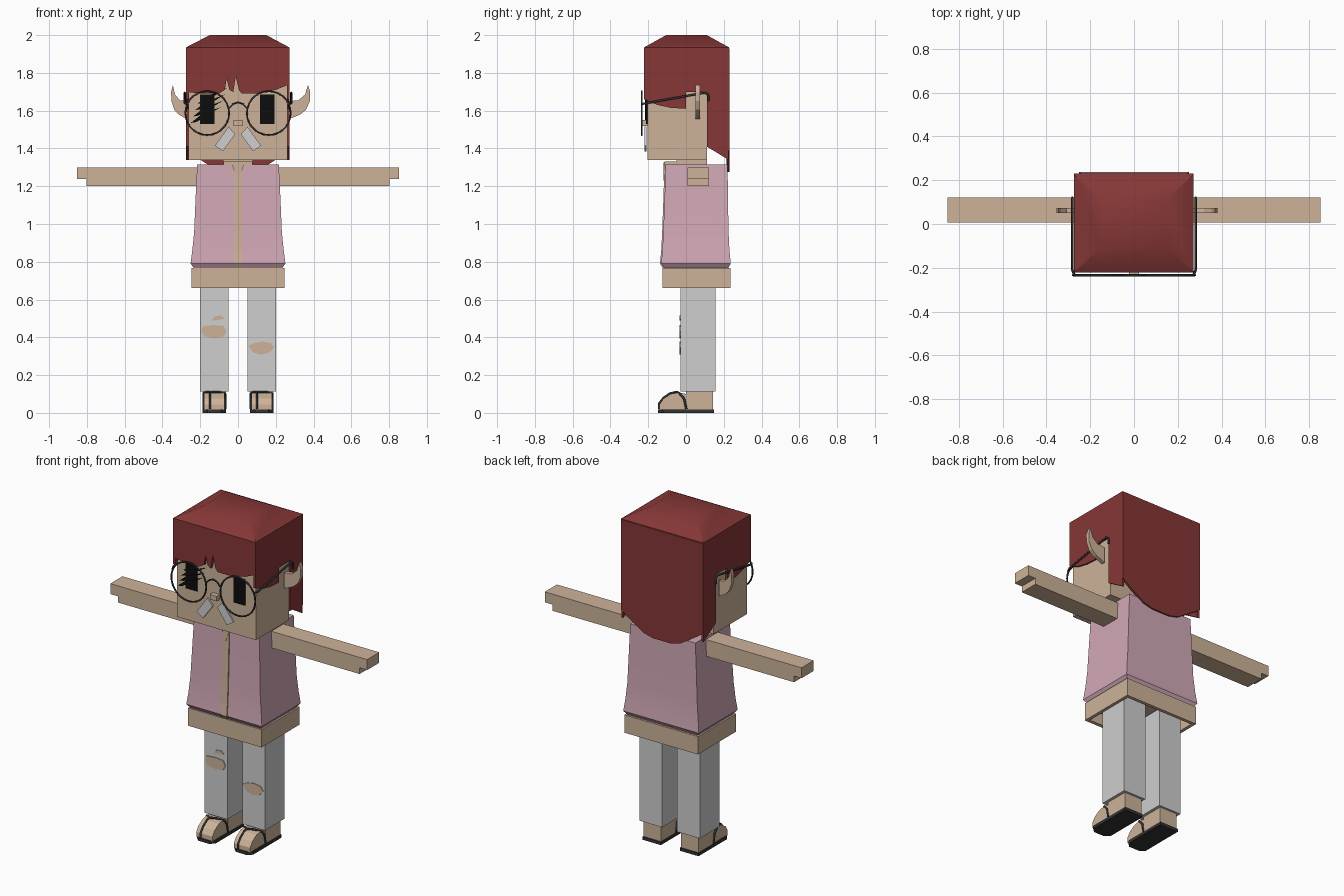
import bpy, bmesh, math

cube = bpy.data.objects.get("Cube")
if cube:
    bpy.data.objects.remove(cube)


def material(name, r, g, b):
    m = bpy.data.materials.new(name)
    m.use_nodes = True
    m.diffuse_color = (r, g, b, 1)
    m.node_tree.nodes["Principled BSDF"].inputs["Base Color"].default_value = (r, g, b, 1)
    return m


SKIN = material("skin tan", .61, .45, .32)
HAIR = material("hair red", .24, .038, .038)
PINK = material("vest pink", .64, .39, .47)
GREY = material("light grey", .62, .62, .62)
DARK = material("dark grey", .033, .033, .035)
BLACK = material("black", .004, .004, .004)


def add(name, bm, mat, smooth=None):
    bmesh.ops.recalc_face_normals(bm, faces=bm.faces)
    mesh = bpy.data.meshes.new(name)
    bm.to_mesh(mesh)
    bm.free()
    mesh.materials.append(mat)
    ob = bpy.data.objects.new(name, mesh)
    bpy.context.collection.objects.link(ob)
    if smooth:
        bpy.ops.object.select_all(action='DESELECT')
        ob.select_set(True)
        bpy.context.view_layer.objects.active = ob
        bpy.ops.object.shade_smooth_by_angle(angle=math.radians(smooth))
    return ob


def loft(name, rings, mat, smooth=None):
    """Join closed rings of points and cap both ends."""
    bm = bmesh.new()
    loops = [[bm.verts.new(p) for p in ring] for ring in rings]
    n = len(loops[0])
    for a, b in zip(loops, loops[1:]):
        for i in range(n):
            j = (i + 1) % n
            bm.faces.new((a[i], a[j], b[j], b[i]))
    bm.faces.new(loops[0])
    bm.faces.new(loops[-1])
    return add(name, bm, mat, smooth)


def prism(name, pts, axis, lo, hi, mat, smooth=None):
    """Extrude a flat outline along x, y or z."""
    def place(p, d):
        return {"x": (d, *p), "y": (p[0], d, p[1]), "z": (*p, d)}[axis]
    return loft(name, [[place(p, d) for p in pts] for d in (lo, hi)], mat, smooth)


def rect(x0, x1, y0, y1):
    return [(x0, y0), (x1, y0), (x1, y1), (x0, y1)]


def box(name, x0, x1, y0, y1, z0, z1, mat):
    return prism(name, rect(x0, x1, y0, y1), "z", z0, z1, mat)


def tube(name, pts, radius, mat, cyclic=False):
    cu = bpy.data.curves.new(name, 'CURVE')
    cu.dimensions = '3D'
    cu.bevel_depth = radius
    cu.bevel_resolution = 1
    cu.use_fill_caps = True
    sp = cu.splines.new('POLY')
    sp.points.add(len(pts) - 1)
    for q, p in zip(sp.points, pts):
        q.co = (*p, 1)
    sp.use_cyclic_u = cyclic
    tmp = bpy.data.objects.new(name + "_curve", cu)
    bpy.context.collection.objects.link(tmp)
    bpy.context.view_layer.update()
    mesh = bpy.data.meshes.new_from_object(tmp)
    bpy.data.objects.remove(tmp)
    mesh.materials.clear()
    mesh.materials.append(mat)
    ob = bpy.data.objects.new(name, mesh)
    bpy.context.collection.objects.link(ob)


# Head and neck
box("head", -.262, .262, -.205, .112, 1.34, 1.92, SKIN)
box("neck", -.08, .08, -.05, .11, 1.28, 1.35, SKIN)
box("nose", -.023, .023, -.235, -.2, 1.52, 1.55, SKIN)

# Hair: domed cap, fringe, side panels and rounded back panel
loft("hair_cap", [[(x, y, z) for x, y in rect(*r)] for z, r in (
    (1.925, (-.275, .272, -.222, .228)), (1.935, (-.275, .272, -.222, .228)),
    (2.0, (-.15, .15, -.105, .11)))], HAIR, 35)
fringe = [(-.275, 1.93), (-.275, 1.70), (-.2, 1.69), (-.1, 1.69), (-.07, 1.71), (-.06, 1.77),
          (-.045, 1.71), (-.025, 1.70), (-.012, 1.78), (.005, 1.71), (.02, 1.69),
          (.1, 1.69), (.2, 1.71), (.272, 1.74), (.272, 1.93)]
prism("hair_fringe", fringe, "y", -.222, -.205, HAIR)
side = [(-.222, 1.93), (-.222, 1.66), (-.15, 1.63), (-.08, 1.615), (0, 1.61), (0, 1.70),
        (.11, 1.70), (.11, 1.41), (.225, 1.34), (.225, 1.93)]
prism("hair_side_left", side, "x", .26, .272, HAIR)
prism("hair_side_right", side, "x", -.275, -.26, HAIR)
back = [(-.275, 1.93), (-.275, 1.39), (-.2, 1.34), (-.12, 1.29), (-.06, 1.275),
        (.06, 1.275), (.12, 1.29), (.2, 1.34), (.272, 1.39), (.272, 1.93)]
prism("hair_back", back, "y", .215, .23, HAIR)

# Eyes, with slanted lashes on the right one
prism("eye_left", rect(.117, .193, 1.53, 1.685), "y", -.211, -.204, BLACK)
prism("eye_right", rect(-.2, -.125, 1.53, 1.685), "y", -.211, -.204, BLACK)
for i in range(4):
    z = 1.535 + i * .034
    x = -.25 + i * .012
    prism(f"lash_{i}", [(x, z), (x + .03, z + .005), (x + .16, z + .085), (x + .05, z + .04)],
          "y", -.216, -.209, BLACK)

glass_y = -.234
for s, tag in ((1, "left"), (-1, "right")):
    # Moustache
    prism("moustache_" + tag, [(s * .05, 1.515), (s * .015, 1.475), (s * .08, 1.385),
                               (s * .122, 1.415)], "y", -.219, -.21, GREY)
    # Pointed ears
    e = .27 * s
    ear = [(0, 1.65), (.05, 1.655), (.085, 1.685), (.1, 1.735), (.112, 1.70), (.11, 1.65),
           (.09, 1.605), (.06, 1.58), (0, 1.555)]
    prism("ear_" + tag, [(e + s * d * (1 if s > 0 else .75), z) for d, z in ear],
          "y", .05, .073, SKIN)
    # Spectacle rims and temple arms
    tube("rim_" + tag, [(s * .163 + .116 * math.cos(a), glass_y, 1.587 + .116 * math.sin(a))
                        for a in (k * math.tau / 28 for k in range(28))], .005, DARK, True)
    tube("temple_" + tag, [(s * .272, glass_y, 1.635), (s * .282, -.21, 1.64), (s * .282, .1, 1.695),
                           (s * .282, .118, 1.685), (s * .282, .12, 1.65)], .006, DARK)

    # Arms with a stepped hand end
    arm = [(.2, 1.3), (.853, 1.3), (.853, 1.237), (.803, 1.237), (.803, 1.2), (.2, 1.2)]
    prism("arm_" + tag, [(s * x, z) for x, z in arm], "y", .007, .122, SKIN)

    # Trouser legs
    x0, x1 = sorted((s * .05, s * .2))
    box("trouser_" + tag, x0, x1, -.03, .155, .113, .72, GREY)

    # Feet: ankle block, rounded toes, sole and thong straps
    x0, x1 = sorted((s * .067, s * .183))
    mid = s * .1 if s > 0 else -.148
    box("ankle_" + tag, x0, x1, 0, .142, .015, .116, SKIN)
    toe = [(.002, .015), (.002, .1), (-.04, .108), (-.08, .1), (-.12, .075),
           (-.14, .045), (-.14, .015)]
    prism("toes_" + tag, toe, "x", x0 + .004, x1 - .004, SKIN)
    c = .022
    sole = [(x0 - .004, .148), (x0 - .004, -.145 + c), (x0 + c, -.147),
            (x1 - c, -.147), (x1 + .004, -.145 + c), (x1 + .004, .148)]
    prism("sole_" + tag, sole, "z", 0, .018, DARK)
    tube("toe_strap_" + tag, [(mid, -.143, .02), (mid, -.143, .05), (mid, -.12, .08),
                              (mid, -.085, .104), (mid, -.06, .109)], .006, DARK)
    for x in (x0, x1):
        tube("side_strap_" + tag, [(mid, -.06, .109), ((mid + x) / 2, -.05, .112),
                                   (x, -.035, .104), (x, -.01, .075), (x, .002, .02)], .006, DARK)

# Spectacle bridge
tube("bridge", [(x, glass_y, 1.645 - 14 * x * x) for x in (-.05, -.025, 0, .025, .05)], .005, DARK)

# Flared vest: half width, front, back, height
levels = [(.232, -.115, .222, .765), (.251, -.132, .237, .79), (.242, -.125, .23, .86),
          (.232, -.12, .225, .96), (.224, -.113, .222, 1.15), (.216, -.108, .22, 1.315)]
loft("vest", [[(x, y, z) for x, y in rect(-w, w, f, b)] for w, f, b, z in levels], PINK, 30)

# Open front strip with neckline
front = [(f - .006, z) for w, f, b, z in levels]
prism("front_strip", front + [(f + .012, z) for f, z in reversed(front)], "x", -.021, .021, SKIN)
prism("neckline", [(-.036, 1.325), (.036, 1.325), (0, 1.23)], "y", -.118, -.105, SKIN)
box("collar", -.076, .076, -.113, -.04, 1.31, 1.332, SKIN)

# Hip band, hollow underneath
box("hip_top", -.235, .235, -.115, .225, .73, .768, SKIN)
for name, r in (("front", (-.245, .245, -.125, -.105)), ("back", (-.245, .245, .215, .235)),
                ("left", (.225, .245, -.105, .215)), ("right", (-.245, -.225, -.105, .215))):
    box("hip_band_" + name, *r, .66, .767, SKIN)

# Ripped knees
rips = {
    "right_lower": [(-.185, .46), (-.13, .465), (-.075, .46), (-.06, .43), (-.075, .405),
                    (-.125, .395), (-.18, .405), (-.195, .435)],
    "right_upper": [(-.14, .488), (-.125, .51), (-.09, .515), (-.07, .498), (-.1, .493)],
    "left": [(.055, .355), (.085, .37), (.13, .378), (.175, .37), (.19, .345),
             (.165, .318), (.12, .308), (.08, .32)],
}
for name, pts in rips.items():
    prism("knee_rip_" + name, pts, "y", -.034, -.028, SKIN)
